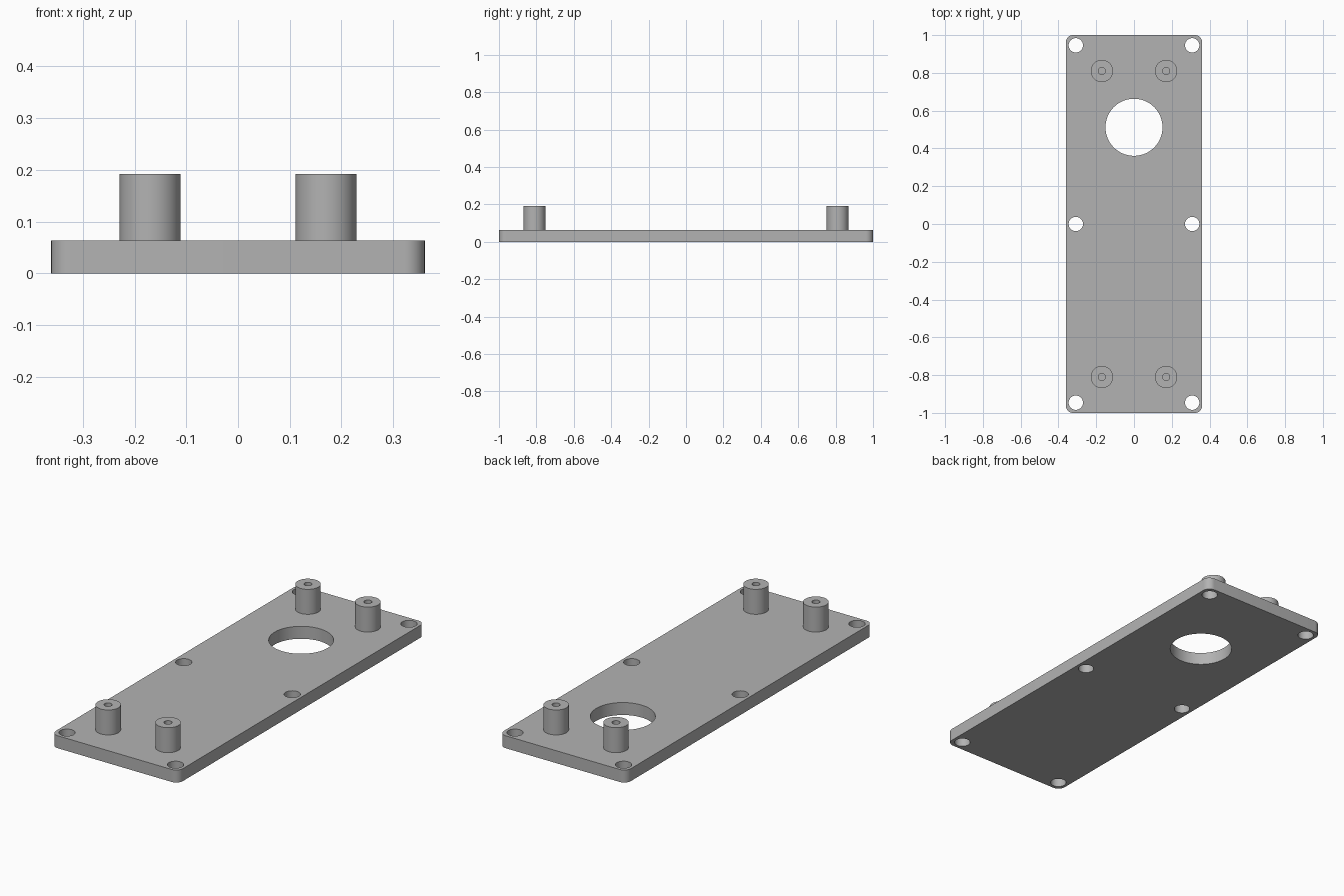
import bpy
import bmesh
from math import cos, sin, pi, radians

cube = bpy.data.objects.get("Cube")
if cube:
    bpy.data.objects.remove(cube, do_unlink=True)

HALF_W, HALF_L, CORNER = 0.361, 1.0, 0.038
PLATE_TOP, BOSS_TOP = 0.064, 0.192

grey = bpy.data.materials.new("plain grey")
grey.use_nodes = True
colour = (0.45, 0.45, 0.45, 1)
grey.diffuse_color = colour
grey.node_tree.nodes["Principled BSDF"].inputs["Base Color"].default_value = colour


def circle(x, y, r, n=48):
    return [(x + r * cos(2 * pi * i / n), y + r * sin(2 * pi * i / n)) for i in range(n)]


def rounded_rectangle(hw, hl, r, steps=10):
    points = []
    for quarter, (sx, sy) in enumerate(((1, 1), (-1, 1), (-1, -1), (1, -1))):
        for i in range(steps + 1):
            a = (quarter + i / steps) * pi / 2
            points.append((sx * (hw - r) + r * cos(a), sy * (hl - r) + r * sin(a)))
    return points


def extruded(name, loops, z0, z1):
    """Fill an outline with its holes and extrude it from z0 to z1."""
    bm = bmesh.new()
    edges = []
    for loop in loops:
        verts = [bm.verts.new((x, y, z0)) for x, y in loop]
        edges += [bm.edges.new((v, verts[i - 1])) for i, v in enumerate(verts)]
    bmesh.ops.triangle_fill(bm, edges=edges, use_beauty=True, normal=(0, 0, 1))
    result = bmesh.ops.extrude_face_region(bm, geom=bm.faces[:], use_keep_orig=True)
    top = [g for g in result["geom"] if isinstance(g, bmesh.types.BMVert)]
    bmesh.ops.translate(bm, verts=top, vec=(0, 0, z1 - z0))
    bmesh.ops.recalc_face_normals(bm, faces=bm.faces[:])
    mesh = bpy.data.meshes.new(name)
    bm.to_mesh(mesh)
    bm.free()
    mesh.materials.append(grey)
    obj = bpy.data.objects.new(name, mesh)
    bpy.context.collection.objects.link(obj)
    bpy.ops.object.select_all(action="DESELECT")
    obj.select_set(True)
    bpy.context.view_layer.objects.active = obj
    bpy.ops.object.shade_smooth_by_angle(angle=radians(30))
    return obj


# Base plate with six screw holes and one large opening
holes = [circle(x, y, 0.038) for x in (-0.308, 0.308) for y in (-0.946, 0, 0.946)]
opening = circle(0, 0.512, 0.151, 96)
outline = rounded_rectangle(HALF_W, HALF_L, CORNER)
extruded("base_plate", [outline, opening] + holes, 0, PLATE_TOP)

# Hollow standoffs, sunk slightly into the plate
for end, y in (("front", -0.81), ("back", 0.81)):
    for side, x in (("left", 0.17), ("right", -0.17)):
        extruded(f"{end}_{side}_standoff", [circle(x, y, 0.059), circle(x, y, 0.019)],
                 PLATE_TOP - 0.01, BOSS_TOP)
